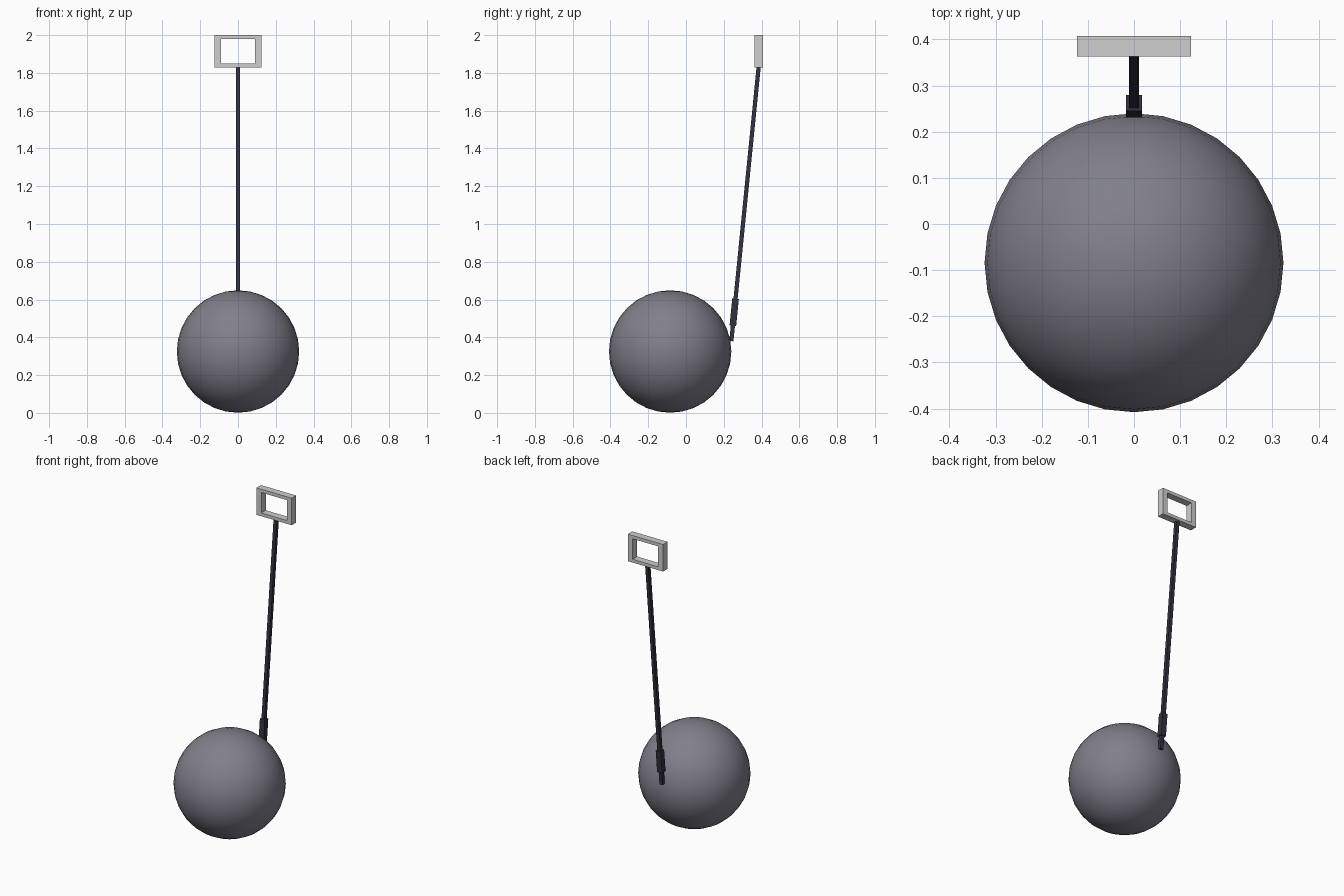
import bpy
import math
from mathutils import Vector

if "Cube" in bpy.data.objects:
    bpy.data.objects.remove(bpy.data.objects["Cube"])


def material(name, rgb):
    m = bpy.data.materials.new(name)
    m.diffuse_color = (*rgb, 1.0)
    m.use_nodes = True
    m.node_tree.nodes["Principled BSDF"].inputs["Base Color"].default_value = m.diffuse_color
    return m


BALL = material("grey violet", (0.22, 0.215, 0.26))
DARK = material("dark slate", (0.032, 0.032, 0.05))
LIGHT = material("light grey", (0.62, 0.62, 0.62))


def box(name, center, size, mat, tilt=0.0):
    bpy.ops.mesh.primitive_cube_add(size=1, location=center, rotation=(tilt, 0, 0))
    ob = bpy.context.object
    ob.name = name
    ob.scale = size
    ob.data.materials.append(mat)
    return ob


# Round ball resting on the ground
bpy.ops.mesh.primitive_uv_sphere_add(segments=32, ring_count=16, radius=0.324,
                                     location=(0, -0.084, 0.325))
ball = bpy.context.object
ball.name = "ball"
ball.data.materials.append(BALL)
bpy.ops.object.shade_smooth()

# Leaning square rod behind the ball
low, high = Vector((0, 0.24, 0.38)), Vector((0, 0.385, 1.835))
axis = high - low
tilt = -math.atan2(axis.y, axis.z)
box("rod", (low + high) / 2, (0.022, 0.022, axis.length), DARK, tilt)

# Thicker square sleeve near the foot of the rod
box("sleeve", low + axis * 0.105, (0.035, 0.035, 0.142), DARK, tilt)

# Rectangular handle: outer outline and window, extruded along y
W, H, SIDE, BAR, DEPTH, Y, Z = 0.124, 0.086, 0.034, 0.021, 0.045, 0.3855, 1.914
verts = []
for y in (Y - DEPTH / 2, Y + DEPTH / 2):
    for w, h in ((W, H), (W - SIDE, H - BAR)):
        verts += [(sx * w, y, Z + sz * h)
                  for sx, sz in ((-1, -1), (1, -1), (1, 1), (-1, 1))]
faces = []
for i in range(4):
    j = (i + 1) % 4
    faces += [(i, j, 4 + j, 4 + i),              # front
              (8 + j, 8 + i, 12 + i, 12 + j),    # back
              (j, i, 8 + i, 8 + j),              # outside
              (4 + i, 4 + j, 12 + j, 12 + i)]    # window sides
mesh = bpy.data.meshes.new("handle_frame")
mesh.from_pydata(verts, [], faces)
mesh.materials.append(LIGHT)
bpy.context.collection.objects.link(bpy.data.objects.new("handle_frame", mesh))
